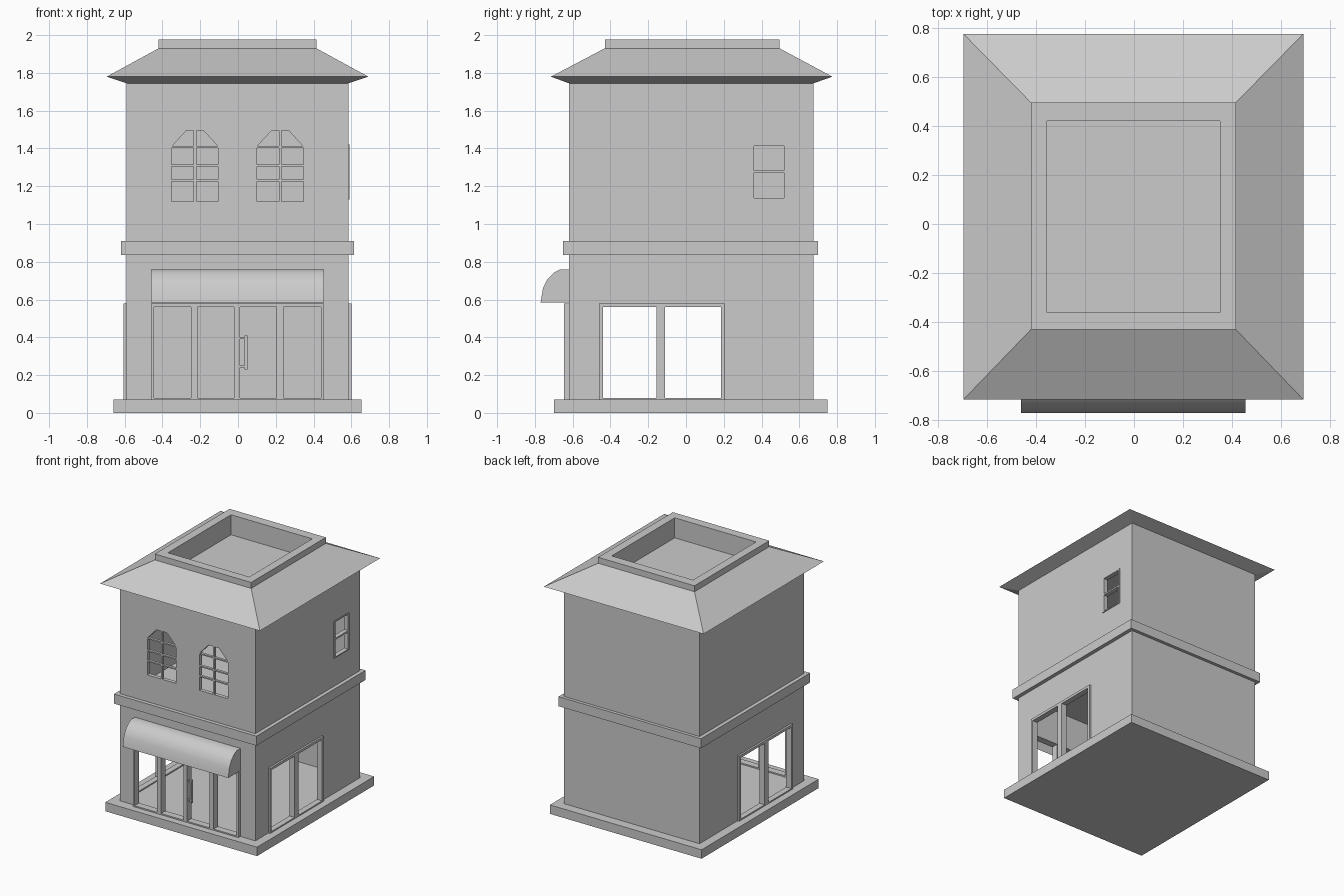
import bpy, bmesh
from mathutils import Vector

old = bpy.data.objects.get("Cube")
if old:
    bpy.data.objects.remove(old, do_unlink=True)

GREY = (0.6, 0.6, 0.6, 1)
plaster = bpy.data.materials.new("plain grey")
plaster.use_nodes = True
plaster.diffuse_color = GREY
plaster.node_tree.nodes["Principled BSDF"].inputs["Base Color"].default_value = GREY


def finish(name, bm):
    bmesh.ops.recalc_face_normals(bm, faces=bm.faces)
    mesh = bpy.data.meshes.new(name)
    bm.to_mesh(mesh)
    bm.free()
    mesh.materials.append(plaster)
    ob = bpy.data.objects.new(name, mesh)
    bpy.context.collection.objects.link(ob)
    return ob


def add_box(bm, x, y, z):
    verts = bmesh.ops.create_cube(bm, size=1)["verts"]
    for v in verts:
        v.co = Vector([(a + b) / 2 + c * (b - a) for (a, b), c in zip((x, y, z), v.co)])


def boxes(name, *specs):
    bm = bmesh.new()
    for spec in specs:
        add_box(bm, *spec)
    return finish(name, bm)


def prism(name, outline, y0, y1):
    """Extrude an x-z outline along y."""
    bm = bmesh.new()
    face = bm.faces.new([bm.verts.new((x, y0, z)) for x, z in outline])
    new = bmesh.ops.extrude_face_region(bm, geom=[face])["geom"]
    bmesh.ops.translate(bm, vec=(0, y1 - y0, 0),
                        verts=[g for g in new if isinstance(g, bmesh.types.BMVert)])
    return finish(name, bm)


def cut(target, cutters):
    """Subtract the cutters, keep the result as plain mesh, drop the cutters."""
    for c in cutters:
        c.hide_render = True
        mod = target.modifiers.new("cut", "BOOLEAN")
        mod.operation, mod.solver, mod.object = "DIFFERENCE", "EXACT", c
    bpy.context.view_layer.update()
    deps = bpy.context.evaluated_depsgraph_get()
    result = bpy.data.meshes.new_from_object(target.evaluated_get(deps))
    target.modifiers.clear()
    target.data = result
    for c in cutters:
        bpy.data.objects.remove(c, do_unlink=True)


# Main levels and wall planes
L, R, F, B = -0.59, 0.585, -0.62, 0.675
T = 0.03
FLOOR, EAVE = 0.07, 1.745
DOOR_TOP = 0.58

# Base slab and the belt, which is also the upper floor
boxes("base_slab", ((-0.66, 0.655), (-0.70, 0.75), (0, FLOOR)))
boxes("belt_floor", ((-0.62, 0.615), (-0.65, 0.70), (0.835, 0.91)))

# Hollow walls with openings
walls = boxes("walls", ((L, R), (F, B), (FLOOR, EAVE)))
room = boxes("room", ((L + T, R - T), (F + T, B - T), (0, 2)))
doors = boxes("door_cutter", ((-0.455, 0.45), (-0.8, -0.5), (0, DOOR_TOP - 0.01)))
sides = boxes("side_cutter", ((-1, 1), (-0.455, 0.2), (0, DOOR_TOP - 0.01)))
small = boxes("small_cutter", ((0.4, 1), (0.35, 0.53), (1.135, 1.415)))

ARCH = [(-0.123, 1.12), (0.123, 1.12), (0.123, 1.41),
        (0.045, 1.495), (-0.045, 1.495), (-0.123, 1.41)]
CENTRES = (-0.228, 0.223)
arches = [prism("arch_cutter", [(c + x, z) for x, z in ARCH], -0.8, -0.5) for c in CENTRES]
cut(walls, [room, doors, sides, small] + arches)

# Glazing bars of the arched windows
for side, c in zip(("right", "left"), CENTRES):
    depth = (F, F + 0.02)
    bars = [((c - 0.123, c + 0.123), depth, (z - 0.005, z + 0.005)) for z in (1.23, 1.31, 1.407)]
    bars.append(((c - 0.007, c + 0.007), depth, (1.12, 1.495)))
    boxes(side + "_arched_window_bars", *bars)

# Shop front frame: four bays
posts = [(-0.46, -0.445), (-0.25, -0.215), (-0.02, 0.01), (0.205, 0.24), (0.44, 0.455)]
depth = (-0.645, F + T)
boxes("shop_front_frame",
      *[(p, depth, (FLOOR, DOOR_TOP)) for p in posts],
      ((-0.46, 0.455), depth, (0.56, DOOR_TOP)),
      ((-0.46, 0.455), depth, (FLOOR, 0.08)))
boxes("door_handle", ((0.035, 0.05), (-0.645, -0.63), (0.23, 0.41)),
      ((0.01, 0.05), (-0.64, -0.63), (0.24, 0.25)),
      ((0.01, 0.05), (-0.64, -0.63), (0.39, 0.40)))

# Side shop windows: two bays on each side
for side, depth in (("right", (L - 0.015, L + T)), ("left", (R - T, R + 0.015))):
    boxes(side + "_shop_window_frame",
          *[(depth, p, (FLOOR, DOOR_TOP)) for p in ((-0.46, -0.44), (-0.155, -0.11), (0.185, 0.205))],
          (depth, (-0.46, 0.205), (0.56, DOOR_TOP)),
          (depth, (-0.46, 0.205), (FLOOR, 0.08)))

# Small upper window on the left wall
depth = (R - T, R + 0.006)
boxes("small_window_frame",
      *[(depth, p, (1.13, 1.42)) for p in ((0.345, 0.36), (0.52, 0.535))],
      *[(depth, (0.345, 0.535), z) for z in ((1.13, 1.138), (1.272, 1.284), (1.412, 1.42))])

# Awning: curved shell with closed ends, open underneath
CURVE = [(F, 0.76), (-0.665, 0.76), (-0.70, 0.742), (-0.735, 0.705), (-0.757, 0.66), (-0.77, 0.585)]
bm = bmesh.new()
ends = [[bm.verts.new((x, y, z)) for y, z in CURVE + [(F, 0.585)]] for x in (-0.46, 0.455)]
for end in ends:
    bm.faces.new(end)
for i in range(len(CURVE) - 1):
    bm.faces.new((ends[0][i], ends[0][i + 1], ends[1][i + 1], ends[1][i]))
for f in bm.faces:
    f.smooth = abs(f.normal.x) < 0.5
awning = finish("awning", bm)
bpy.context.view_layer.objects.active = awning
awning.select_set(True)
bpy.ops.object.shade_smooth_by_angle(angle=0.6)

# Hipped roof with a sunken flat top, lofted through rectangular rings
RINGS = [(L, R, F, B, EAVE),
         (-0.695, 0.69, -0.715, 0.775, 1.78),
         (-0.42, 0.415, -0.43, 0.495, 1.93),
         (-0.42, 0.415, -0.43, 0.495, 1.977),
         (-0.355, 0.35, -0.36, 0.42, 1.977),
         (-0.355, 0.35, -0.36, 0.42, 1.82)]
bm = bmesh.new()
loops = [[bm.verts.new(p) for p in ((a, c, z), (b, c, z), (b, d, z), (a, d, z))]
         for a, b, c, d, z in RINGS]
for low, high in zip(loops, loops[1:]):
    for i in range(4):
        j = (i + 1) % 4
        bm.faces.new((low[i], low[j], high[j], high[i]))
bm.faces.new(loops[0])
bm.faces.new(loops[-1])
finish("roof", bm)
